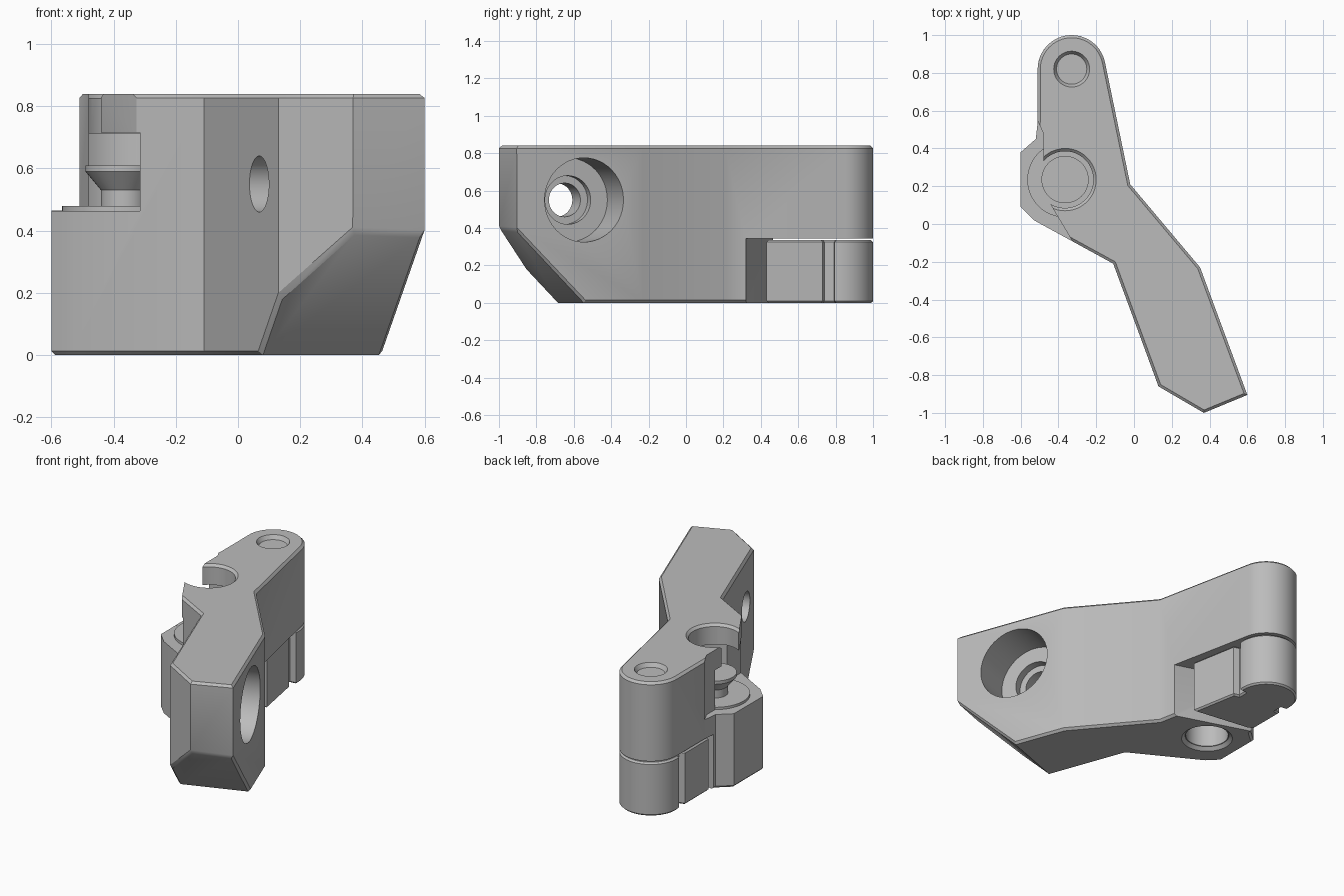
import bpy, bmesh, math
from mathutils import Vector

cube = bpy.data.objects.get("Cube")
if cube:
    bpy.data.objects.remove(cube, do_unlink=True)

grey = bpy.data.materials.new("plain grey")
grey.use_nodes = True
grey.diffuse_color = (0.5, 0.5, 0.5, 1)
grey.node_tree.nodes["Principled BSDF"].inputs["Base Color"].default_value = (0.5, 0.5, 0.5, 1)


def finish(name, bm):
    bmesh.ops.recalc_face_normals(bm, faces=bm.faces)
    mesh = bpy.data.meshes.new(name)
    bm.to_mesh(mesh)
    bm.free()
    mesh.materials.append(grey)
    obj = bpy.data.objects.new(name, mesh)
    bpy.context.collection.objects.link(obj)
    return obj


def prism(name, outline, z0, z1, chamfer=0, plane=None):
    """Extrude an outline upwards, optionally slice it and chamfer its rims."""
    bm = bmesh.new()
    base = bm.faces.new([bm.verts.new((x, y, z0)) for x, y in outline])
    top = bmesh.ops.extrude_face_region(bm, geom=[base])["geom"]
    bmesh.ops.translate(bm, vec=(0, 0, z1 - z0),
                        verts=[v for v in top if isinstance(v, bmesh.types.BMVert)])
    if plane:
        geom = bm.verts[:] + bm.edges[:] + bm.faces[:]
        cut = bmesh.ops.bisect_plane(bm, geom=geom, dist=1e-5, plane_co=plane[0],
                                     plane_no=plane[1], clear_outer=True)
        edges = [e for e in cut["geom_cut"] if isinstance(e, bmesh.types.BMEdge)]
        bmesh.ops.edgeloop_fill(bm, edges=edges)
    bmesh.ops.recalc_face_normals(bm, faces=bm.faces)
    if chamfer:
        rims = [e for e in bm.edges if len(e.link_faces) == 2 and
                sum(abs(f.normal.z) > 0.5 for f in e.link_faces) == 1]
        bmesh.ops.bevel(bm, geom=rims, offset=chamfer, segments=1,
                        affect='EDGES', profile=0.5)
    return finish(name, bm)


def rod(name, a, b, r1, r2=None):
    """Cylinder or cone between two points."""
    a, b = Vector(a), Vector(b)
    bm = bmesh.new()
    bmesh.ops.create_cone(bm, cap_ends=True, segments=48, radius1=r1,
                          radius2=r1 if r2 is None else r2, depth=(b - a).length)
    bm.transform((b - a).to_track_quat('Z', 'Y').to_matrix().to_4x4())
    bmesh.ops.translate(bm, vec=(a + b) / 2, verts=bm.verts)
    return finish(name, bm)


def carve(obj, cutters):
    bpy.context.view_layer.objects.active = obj
    for c in cutters:
        c.hide_render = True
        mod = obj.modifiers.new("cut", 'BOOLEAN')
        mod.operation, mod.solver, mod.object = 'DIFFERENCE', 'EXACT', c
        bpy.ops.object.modifier_apply(modifier=mod.name)
        bpy.data.objects.remove(c, do_unlink=True)


def arc(start, end, n=28):
    angles = [math.radians(start + (end - start) * i / n) for i in range(n + 1)]
    return [(-0.33 + 0.18 * math.cos(t), 0.82 + 0.18 * math.sin(t)) for t in angles]


HEIGHT = 0.84
along = Vector((0.346, -0.938, 0))    # direction of the front arm
across = Vector((0.938, 0.346, 0))    # direction through the front arm

# Lever body with side boss and sloping underside at the tip
outline = arc(11.5, 180) + [
    (-0.51, 0.54), (-0.52, 0.45), (-0.6, 0.38), (-0.6, 0.09), (-0.53, 0.02),
    (-0.11, -0.21), (0.13, -0.86), (0.37, -1.0), (0.6, -0.905),
    (0.35, -0.23), (-0.02, 0.21)]
body = prism("lever_body", outline, 0, HEIGHT, 0.014,
             (along * 0.67, (along - Vector((0, 0, 1))).normalized()))

# Material removed above the boss, around the pivot socket and under the rear end
cx, cy = -0.365, 0.235
cuts = [
    prism("boss_step", [(-0.325, -0.093), (-0.44, 0.1), (-0.48, 0.33), (-0.48, 0.48),
                        (-0.512, 0.55), (-0.8, 0.55), (-0.8, -0.3), (-0.35, -0.3)], 0.465, 1),
    prism("front_slot", [(-0.315, -0.3), (-0.315, cy), (-0.8, cy), (-0.8, -0.3)], 0.464, 0.715),
    rod("socket_cavity", (cx, cy, 0.463), (cx, cy, 0.713), 0.2),
    rod("socket_bore", (cx, cy, 0.6), (cx, cy, 1), 0.15),
    rod("socket_lip", (cx, cy, 0.825), (cx, cy, 0.845), 0.15, 0.17),
    rod("bottom_bore", (cx, cy, -0.1), (cx, cy, 0.3), 0.125),
    rod("bottom_lip", (cx, cy, -0.005), (cx, cy, 0.02), 0.155, 0.13),
    prism("knuckle_room", [(0.3, 0.32), (-0.045, 0.32), (-0.5, 0.465), (-0.8, 0.465),
                           (-0.8, 1.3), (0.3, 1.3)], -0.1, 0.345),
    rod("rear_hole", (-0.33, 0.82, 0.2), (-0.33, 0.82, 1), 0.08),
    rod("rear_lip", (-0.33, 0.82, 0.815), (-0.33, 0.82, 0.845), 0.08, 0.098),
]
# Stepped hole through the front arm
mouth = Vector((0.467, -0.545, 0.55))
for radius, depth in ((0.225, 0.25), (0.13, 0.3), (0.09, 0.6)):
    cuts.append(rod("arm_hole", mouth + across * 0.1, mouth - across * depth, radius))
carve(body, cuts)

# Separate rear knuckle below the lever, with an upright groove on each side
knuckle = prism("rear_knuckle", [(-0.1, 0.43), (-0.155, 0.73), (-0.19, 0.74), (-0.19, 0.79)]
                + arc(-8, 188) + [(-0.47, 0.79), (-0.47, 0.74), (-0.505, 0.73),
                                  (-0.505, 0.5), (-0.47, 0.48)], 0, 0.335, 0.01)

# Raised seat and flared stud inside the socket
seat = rod("socket_seat", (cx, cy, 0.44), (cx, cy, 0.48), 0.2)
parts = [body, knuckle, seat,
         rod("stud_neck", (cx, cy, 0.47), (cx, cy, 0.54), 0.075),
         rod("stud_flare", (cx, cy, 0.53), (cx, cy, 0.59), 0.075, 0.125),
         rod("stud_head", (cx, cy, 0.59), (cx, cy, 0.61), 0.125)]

for obj in parts:
    bpy.ops.object.select_all(action='DESELECT')
    obj.select_set(True)
    bpy.context.view_layer.objects.active = obj
    bpy.ops.object.shade_smooth_by_angle(angle=math.radians(30))
